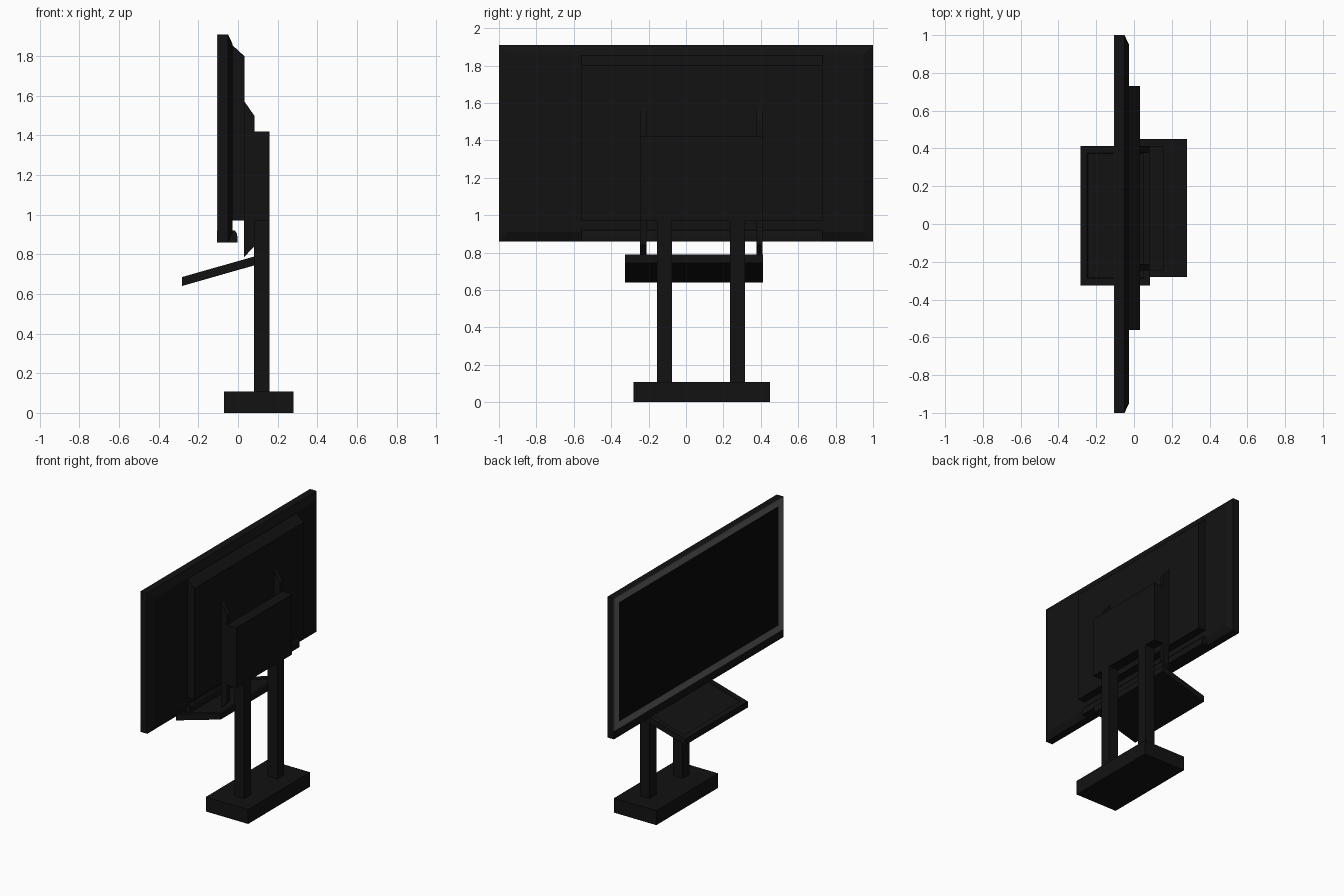
import bpy, bmesh

if "Cube" in bpy.data.objects:
    bpy.data.objects.remove(bpy.data.objects["Cube"])


def material(name, v):
    m = bpy.data.materials.new(name)
    m.diffuse_color = (v, v, v, 1)
    m.use_nodes = True
    m.node_tree.nodes["Principled BSDF"].inputs["Base Color"].default_value = m.diffuse_color
    return m


BLACK = material("black_casing", 0.006)
SCREEN = material("dark_screen", 0.003)
GREY = material("grey_trim", 0.13)


def finish(name, bm, mat):
    bmesh.ops.recalc_face_normals(bm, faces=bm.faces)
    me = bpy.data.meshes.new(name)
    bm.to_mesh(me)
    bm.free()
    me.materials.append(mat)
    ob = bpy.data.objects.new(name, me)
    bpy.context.collection.objects.link(ob)
    return ob


def extrude_y(name, profile, y0, y1, mat=BLACK, tray=None):
    """Closed x-z profile swept along y; tray = (margin, depth) sinks the top face."""
    bm = bmesh.new()
    a = [bm.verts.new((x, y0, z)) for x, z in profile]
    b = [bm.verts.new((x, y1, z)) for x, z in profile]
    n = len(profile)
    bm.faces.new(a)
    bm.faces.new(b[::-1])
    for i in range(n):
        j = (i + 1) % n
        bm.faces.new((a[i], a[j], b[j], b[i]))
    bmesh.ops.recalc_face_normals(bm, faces=bm.faces)
    if tray:
        top = max(bm.faces, key=lambda f: f.normal.z)
        bmesh.ops.inset_region(bm, faces=[top], thickness=tray[0])
        bmesh.ops.inset_region(bm, faces=[top], thickness=0.004, depth=-tray[1])
    return finish(name, bm, mat)


def box(name, x0, x1, y0, y1, z0, z1, mat=BLACK):
    return extrude_y(name, [(x0, z0), (x1, z0), (x1, z1), (x0, z1)], y0, y1, mat)


def loft_x(name, rings, mat=BLACK):
    """Rectangular rings (x, y0, y1, z0, z1) joined along x."""
    bm = bmesh.new()
    loops = [[bm.verts.new((x, y, z)) for y, z in ((y0, z0), (y1, z0), (y1, z1), (y0, z1))]
             for x, y0, y1, z0, z1 in rings]
    bm.faces.new(loops[0])
    bm.faces.new(loops[-1])
    for p, q in zip(loops, loops[1:]):
        for i in range(4):
            j = (i + 1) % 4
            bm.faces.new((p[i], p[j], q[j], q[i]))
    return finish(name, bm, mat)


# display housing with chamfered back
loft_x("display_housing", [(-0.102, -1, 1, 0.86, 1.91),
                           (-0.05, -1, 1, 0.86, 1.91),
                           (-0.027, -0.95, 0.95, 0.91, 1.86)])

# front trim, screen and lower bar
F0, F1 = -0.105, -0.102
box("trim_top", F0, F1, -1, 1, 1.86, 1.91, GREY)
box("trim_bottom", F0, F1, -1, 1, 0.92, 0.97, GREY)
for side, y in (("left", 0.94), ("right", -1)):
    box("trim_" + side, F0, F1, y, y + 0.06, 0.97, 1.86, GREY)
box("screen", F0 + 0.001, F1, -0.94, 0.94, 0.97, 1.86, SCREEN)
box("lower_bar", F0, F1, -1, 1, 0.86, 0.92)

# raised rear electronics cover and rounded lower lip
loft_x("rear_cover", [(-0.028, -0.56, 0.73, 0.97, 1.855),
                      (0.032, -0.56, 0.73, 0.97, 1.80)])
extrude_y("rear_lip", [(-0.05, 0.86), (-0.003, 0.86), (-0.003, 0.89), (-0.007, 0.908),
                       (-0.016, 0.92), (-0.05, 0.92)], -0.56, 0.73)

# mounting rails with angled ends
RAIL = [(0.03, 0.785), (0.082, 0.84), (0.082, 1.50), (0.03, 1.575)]
for side, y0, y1 in (("right", -0.245, -0.212), ("left", 0.377, 0.41)):
    extrude_y("mount_rail_" + side, RAIL, y0, y1)

# lift box, posts and base
box("lift_box", 0.08, 0.16, -0.245, 0.41, 0.97, 1.42)
for side, y in (("right", -0.155), ("left", 0.235)):
    box("post_" + side, 0.08, 0.16, y, y + 0.08, 0.10, 0.98)
box("base", -0.07, 0.28, -0.28, 0.45, 0, 0.108)

# sloping shelf with shallow tray
extrude_y("shelf", [(-0.283, 0.64), (0.085, 0.745), (0.085, 0.79), (-0.283, 0.685)],
          -0.325, 0.412, tray=(0.05, 0.008))
